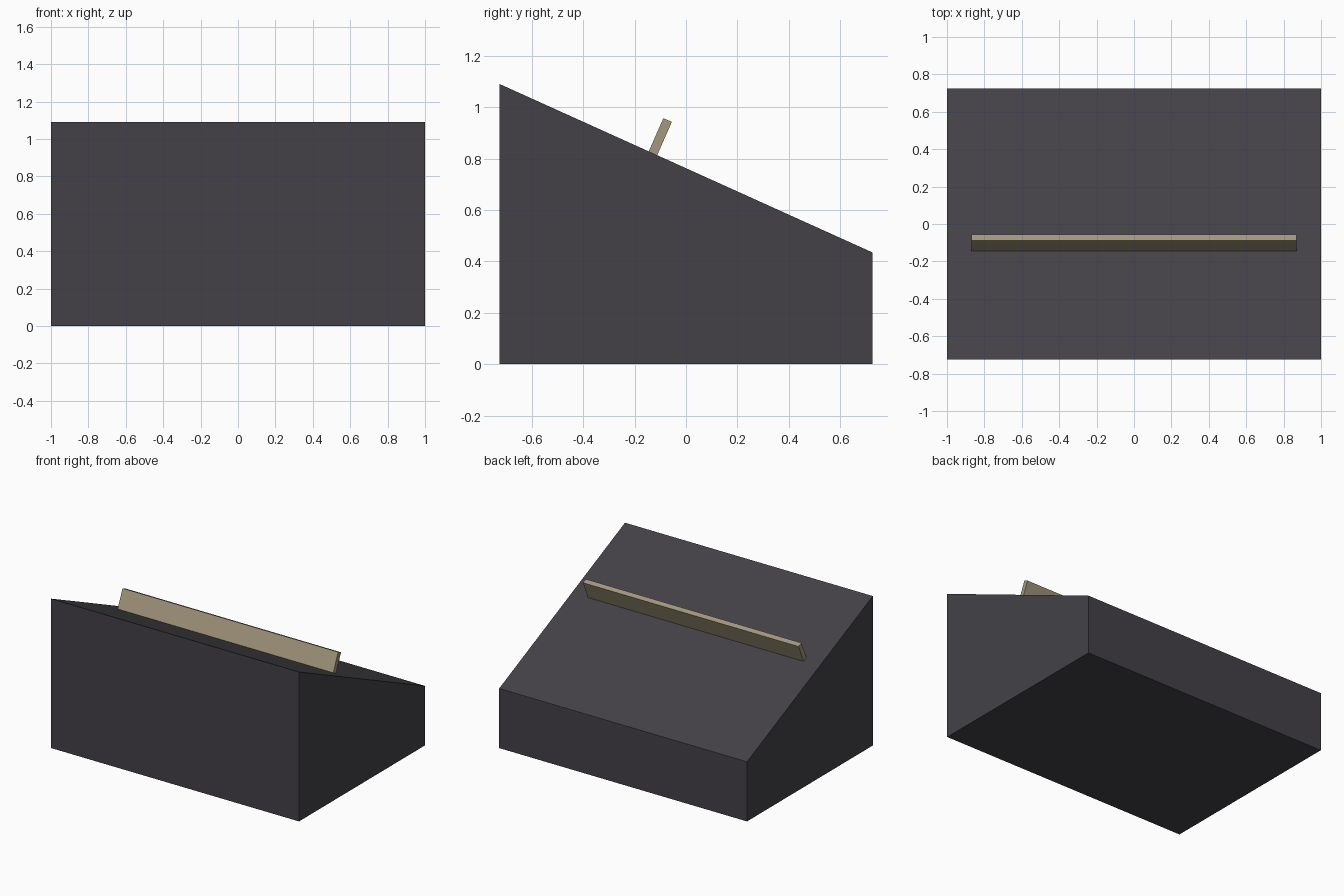
import bpy
import bmesh

if "Cube" in bpy.data.objects:
    bpy.data.objects.remove(bpy.data.objects["Cube"])


def material(name, rgb):
    m = bpy.data.materials.new(name)
    m.diffuse_color = (*rgb, 1.0)
    m.use_nodes = True
    m.node_tree.nodes["Principled BSDF"].inputs["Base Color"].default_value = m.diffuse_color
    return m


def extrude_profile(name, profile, half_width, mat):
    """Sweep a closed (y, z) profile along x, centred on x = 0."""
    bm = bmesh.new()
    face = bm.faces.new([bm.verts.new((-half_width, y, z)) for y, z in profile])
    swept = bmesh.ops.extrude_face_region(bm, geom=[face])["geom"]
    verts = [g for g in swept if isinstance(g, bmesh.types.BMVert)]
    bmesh.ops.translate(bm, verts=verts, vec=(2 * half_width, 0, 0))
    bmesh.ops.recalc_face_normals(bm, faces=bm.faces[:])
    mesh = bpy.data.meshes.new(name)
    bm.to_mesh(mesh)
    bm.free()
    mesh.materials.append(mat)
    obj = bpy.data.objects.new(name, mesh)
    bpy.context.collection.objects.link(obj)
    return obj


charcoal = material("charcoal", (0.056, 0.053, 0.063))
tan = material("tan", (0.37, 0.31, 0.205))

# Sloped body, tall at the front and low at the back
DEPTH, FRONT_Z, BACK_Z = 0.725, 1.09, 0.435
extrude_profile("sloped_body", [(-DEPTH, 0), (DEPTH, 0), (DEPTH, BACK_Z), (-DEPTH, FRONT_Z)],
                1.0, charcoal)

# Ledge bar standing square to the slope
extrude_profile("ledge_bar", [(-0.145, 0.828), (-0.112, 0.813), (-0.055, 0.943), (-0.088, 0.957)],
                0.87, tan)
